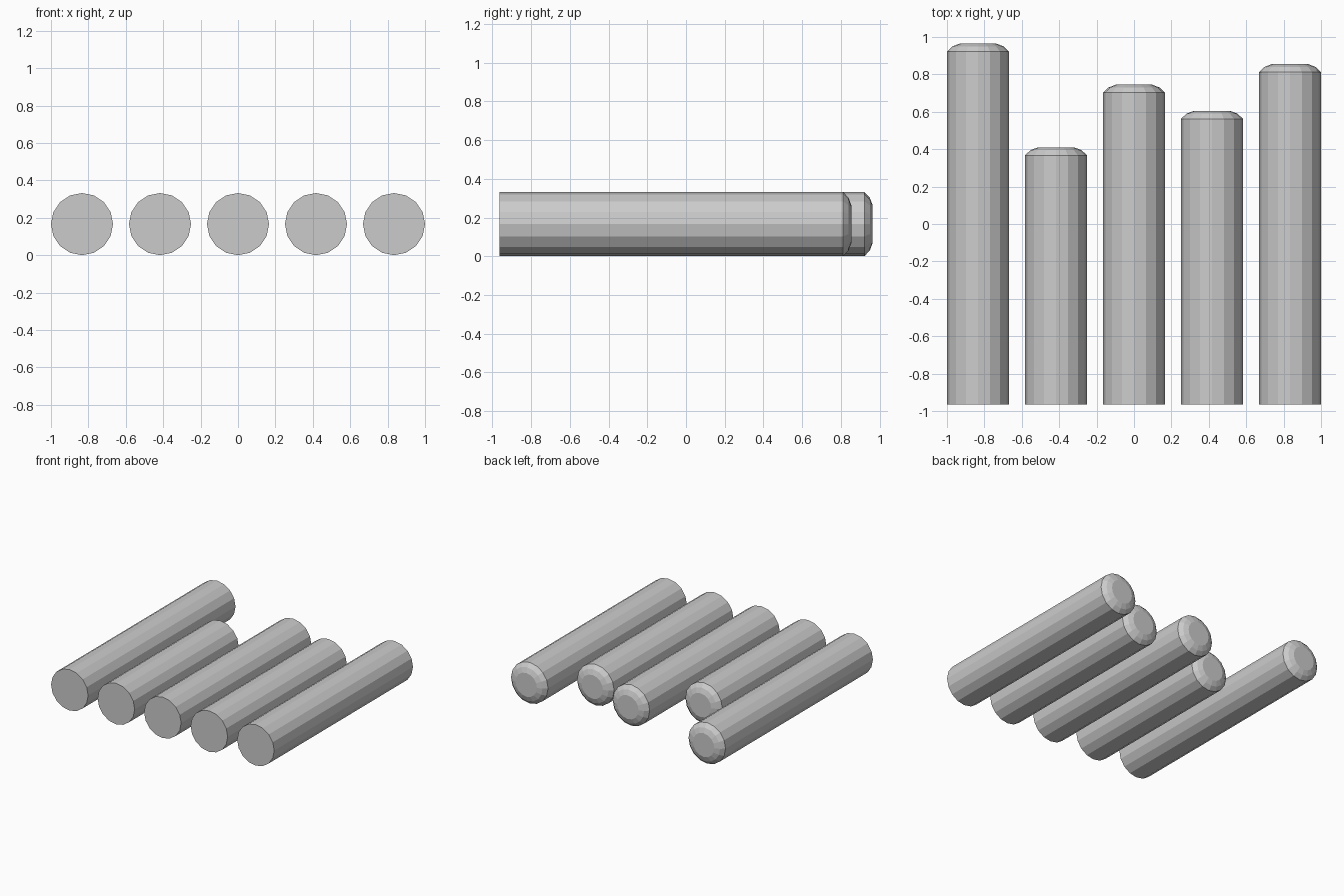
import bpy
import bmesh
from math import cos, sin, pi

cube = bpy.data.objects.get("Cube")
if cube:
    bpy.data.objects.remove(cube, do_unlink=True)

grey = bpy.data.materials.new("plain grey")
grey.use_nodes = True
colour = (0.6, 0.6, 0.6, 1)
grey.diffuse_color = colour
grey.node_tree.nodes["Principled BSDF"].inputs["Base Color"].default_value = colour

SIDES = 16
RADIUS = 0.166
FRONT_Y = -0.965


def make_rod(name, x, tip_y):
    """Faceted rod lying along y, flat at the front and domed at the back."""
    # Profile as (radius, y): shaft, then two chamfers up to the flat tip
    profile = [(RADIUS, FRONT_Y), (RADIUS, tip_y - 0.043),
               (RADIUS * 0.82, tip_y - 0.015), (RADIUS * 0.58, tip_y)]
    bm = bmesh.new()
    rings = [[bm.verts.new((r * cos(2 * pi * i / SIDES), y, r * sin(2 * pi * i / SIDES)))
              for i in range(SIDES)] for r, y in profile]
    for a, b in zip(rings, rings[1:]):
        for i in range(SIDES):
            j = (i + 1) % SIDES
            bm.faces.new((a[i], a[j], b[j], b[i]))
    # Flat ends
    bm.faces.new(rings[0])
    bm.faces.new(rings[-1])
    bmesh.ops.recalc_face_normals(bm, faces=bm.faces)
    mesh = bpy.data.meshes.new(name)
    bm.to_mesh(mesh)
    bm.free()
    mesh.materials.append(grey)
    rod = bpy.data.objects.new(name, mesh)
    rod.location = (x, 0, RADIUS)
    bpy.context.collection.objects.link(rod)


# Row of five rods with level front ends and differing lengths
tips = {"outer_right_rod": 0.965, "inner_right_rod": 0.41, "middle_rod": 0.745,
        "inner_left_rod": 0.605, "outer_left_rod": 0.855}
for n, (name, tip_y) in enumerate(tips.items()):
    make_rod(name, (n - 2) * 0.417, tip_y)
